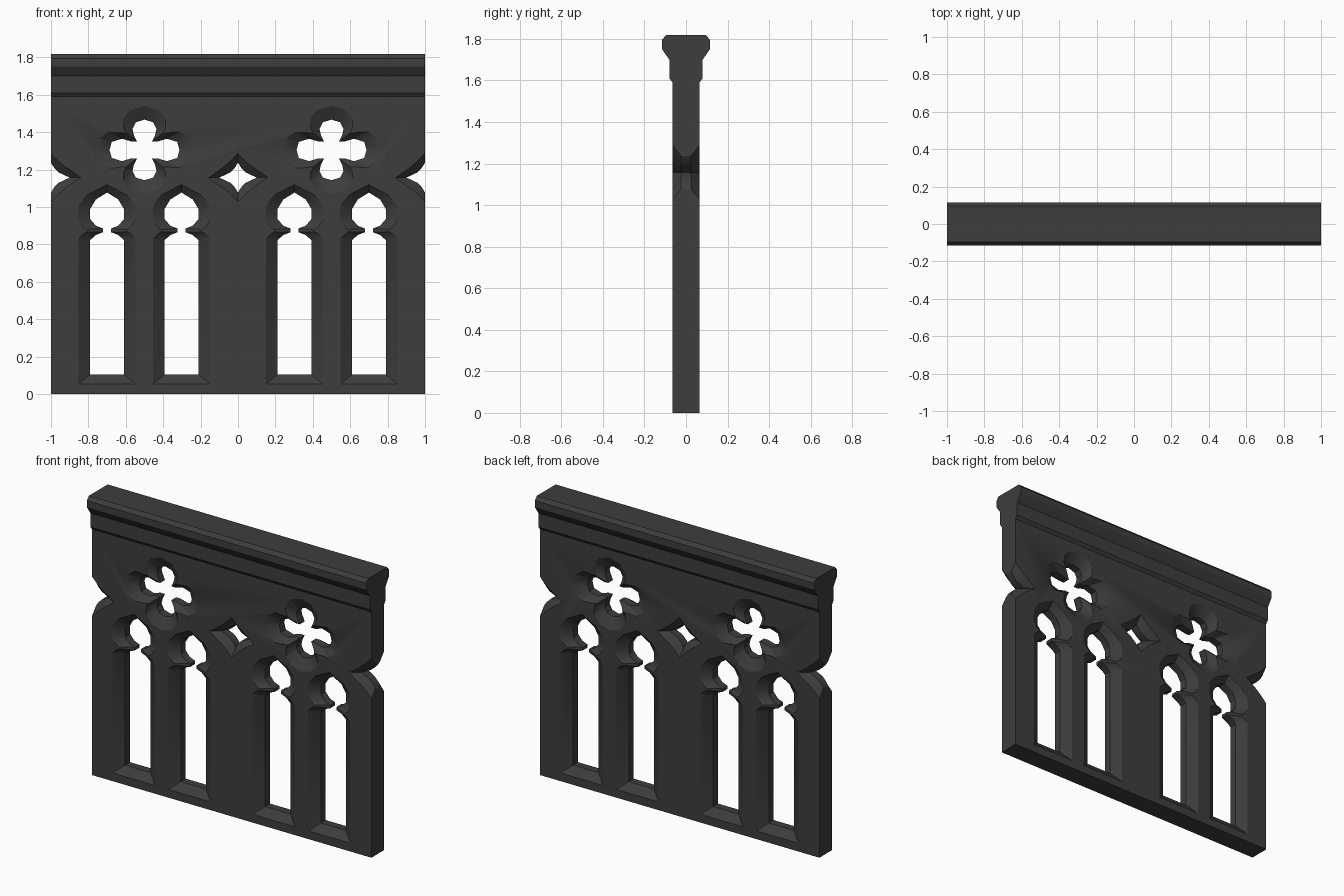
import bpy
import bmesh

if "Cube" in bpy.data.objects:
    bpy.data.objects.remove(bpy.data.objects["Cube"], do_unlink=True)

HALF_WALL = 0.065   # half thickness of the panel
HALF_FILLET = 0.025  # half depth of the straight reveal between the splays
WALL_TOP = 1.59

stone = bpy.data.materials.new("dark_stone")
stone.use_nodes = True
stone.diffuse_color = (0.047, 0.047, 0.047, 1)
stone.node_tree.nodes["Principled BSDF"].inputs["Base Color"].default_value = stone.diffuse_color


def loft(name, loops):
    """Closed solid through matching loops of 3D points."""
    bm = bmesh.new()
    rings = [[bm.verts.new(p) for p in loop] for loop in loops]
    n = len(rings[0])
    for a, b in zip(rings, rings[1:]):
        for i in range(n):
            j = (i + 1) % n
            bm.faces.new((a[i], a[j], b[j], b[i]))
    bm.faces.new(rings[0])
    bm.faces.new(rings[-1][::-1])
    bmesh.ops.recalc_face_normals(bm, faces=bm.faces)
    mesh = bpy.data.meshes.new(name)
    bm.to_mesh(mesh)
    bm.free()
    mesh.materials.append(stone)
    obj = bpy.data.objects.new(name, mesh)
    bpy.context.collection.objects.link(obj)
    return obj


def extrude_x(name, half_profile):
    """Mirror a (y, z) half profile and run it along the panel."""
    outline = half_profile + [(-y, z) for y, z in reversed(half_profile)]
    return loft(name, [[(x, y, z) for y, z in outline] for x in (-1, 1)])


def mirror_x(half):
    """Complete an outline whose first and last points may lie on the axis."""
    return half + [(-x, z) for x, z in reversed(half) if x > 0]


def mirror_quarter(quarter):
    """Complete an outline from a quarter running from top to side."""
    lower = [(x, -z) for x, z in reversed(quarter[:-1])]
    return mirror_x(quarter + lower)


def splayed_cutter(inner, outer, cx, cz):
    """Opening that is narrow at mid depth and flares to both faces."""
    over = 0.01
    k = 1 + over / (HALF_WALL - HALF_FILLET)
    wide = [(a + (c - a) * k, b + (d - b) * k) for (a, b), (c, d) in zip(inner, outer)]
    y = HALF_WALL + over
    layers = ((-y, wide), (-HALF_FILLET, inner), (HALF_FILLET, inner), (y, wide))
    cutter = loft("opening_cutter", [[(cx + px, d, cz + pz) for px, pz in pts] for d, pts in layers])
    cutter.hide_render = True
    return cutter


# Lancet light with a cusped head
lancet_in = mirror_x([(0, 1.077), (.06, 1.04), (.09, .99), (.09, .935), (.06, .9),
                      (.022, .885), (.022, .865), (.06, .85), (.09, .823), (.09, .105)])
lancet_out = mirror_x([(0, 1.12), (.105, 1.065), (.152, 1.005), (.155, .935), (.13, .895),
                       (.108, .88), (.108, .868), (.125, .858), (.152, .83), (.152, .053)])

# Quatrefoil light
foil_in = mirror_quarter([(0, .162), (.046, .148), (.064, .112), (.057, .08), (.04, .045),
                          (.07, .045), (.12, .06), (.175, .043), (.187, 0)])
foil_out = mirror_quarter([(0, .235), (.075, .213), (.113, .167), (.112, .12), (.098, .09),
                           (.13, .092), (.19, .097), (.25, .06), (.272, 0)])

# Diamond light with hollow sides
diamond_in = mirror_quarter([(0, .08), (.017, .052), (.04, .028), (.1, 0)])
diamond_out = mirror_quarter([(0, .13), (.04, .088), (.083, .052), (.16, 0)])

cutters = [splayed_cutter(lancet_in, lancet_out, x, 0) for x in (-.7, -.302, .302, .7)]
cutters += [splayed_cutter(foil_in, foil_out, x, 1.305) for x in (-.5, .5)]
cutters += [splayed_cutter(diamond_in, diamond_out, x, 1.157) for x in (-1, 0, 1)]

# Pierced wall panel
panel = extrude_x("tracery_panel", [(HALF_WALL, 0), (HALF_WALL, WALL_TOP)])
for cutter in cutters:
    mod = panel.modifiers.new("opening", "BOOLEAN")
    mod.operation = "DIFFERENCE"
    mod.solver = "EXACT"
    mod.object = cutter
graph = bpy.context.evaluated_depsgraph_get()
pierced = bpy.data.meshes.new_from_object(panel.evaluated_get(graph))
panel.modifiers.clear()
panel.data = pierced
for cutter in cutters:
    bpy.data.objects.remove(cutter, do_unlink=True)

# Moulded coping rail
coping = extrude_x("coping_rail", [(HALF_WALL, WALL_TOP), (.08, 1.61), (.08, 1.70), (.098, 1.725),
                                   (.116, 1.752), (.116, 1.795), (.096, 1.818)])

for obj in (panel, coping):
    bpy.ops.object.select_all(action="DESELECT")
    obj.select_set(True)
    bpy.context.view_layer.objects.active = obj
    bpy.ops.object.shade_smooth_by_angle(angle=0.5)
